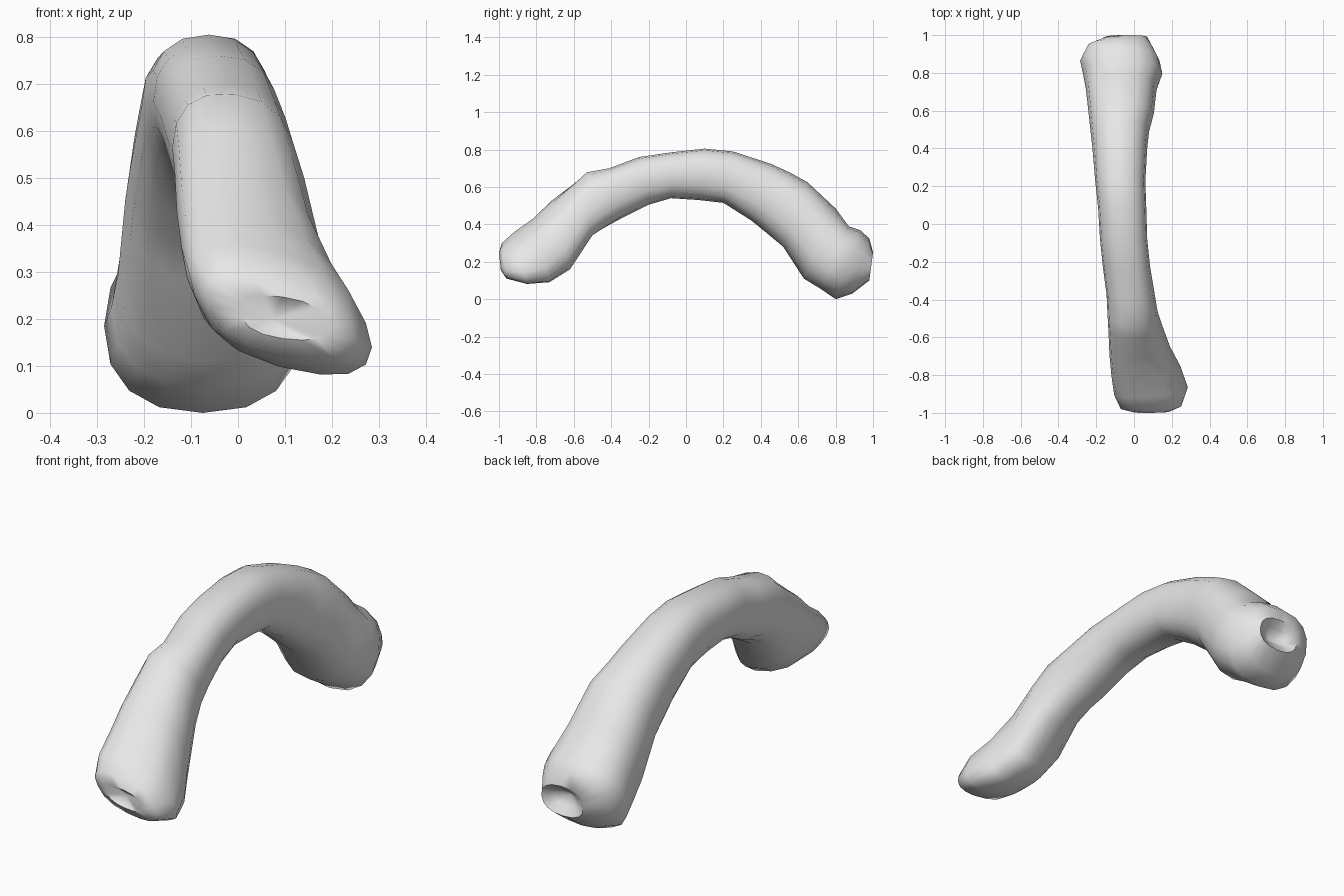
import bpy, bmesh, math

SEG = 16

# Cross-sections along the arch:
# (low y, low z, high y, high z, left x, right x, twist)
sections = [
    (-0.99, 0.155, -1.0, 0.25, 0.0, 0.19, -0.4),
    (-0.96, 0.11, -0.985, 0.30, -0.07, 0.25, -0.5),
    (-0.85, 0.08, -0.92, 0.36, -0.105, 0.285, -0.55),
    (-0.73, 0.09, -0.82, 0.43, -0.12, 0.245, -0.5),
    (-0.62, 0.16, -0.72, 0.525, -0.13, 0.19, -0.4),
    (-0.50, 0.34, -0.61, 0.61, -0.135, 0.15, -0.25),
    (-0.42, 0.39, -0.53, 0.68, -0.14, 0.125, -0.15),
    (-0.34, 0.435, -0.41, 0.70, -0.145, 0.11, 0),
    (-0.20, 0.505, -0.25, 0.76, -0.165, 0.085, 0),
    (-0.08, 0.54, -0.08, 0.785, -0.18, 0.07, 0),
    (0.07, 0.53, 0.10, 0.805, -0.19, 0.065, 0),
    (0.20, 0.515, 0.25, 0.79, -0.205, 0.06, 0),
    (0.35, 0.42, 0.45, 0.725, -0.22, 0.07, 0),
    (0.43, 0.355, 0.55, 0.68, -0.23, 0.08, 0),
    (0.52, 0.28, 0.65, 0.625, -0.24, 0.105, 0),
    (0.63, 0.11, 0.80, 0.485, -0.255, 0.12, 0),
    (0.72, 0.055, 0.87, 0.39, -0.27, 0.15, 0),
    (0.80, 0.0, 0.93, 0.37, -0.285, 0.135, 0),
    (0.89, 0.03, 0.98, 0.325, -0.25, 0.10, 0),
    (0.98, 0.10, 1.0, 0.25, -0.15, 0.07, 0),
    (0.955, 0.14, 0.965, 0.22, -0.10, 0.03, 0),
]


def soften(v, power=0.85):
    """Square off a circle slightly."""
    return math.copysign(abs(v) ** power, v)


bm = bmesh.new()
rings = []
for y0, z0, y1, z1, xl, xr, twist in sections:
    ring = []
    for i in range(SEG):
        a = 2 * math.pi * i / SEG
        x = (xl + xr) / 2 + (xr - xl) / 2 * soften(math.cos(a))
        t = 0.5 + 0.5 * soften(math.sin(a + twist))
        ring.append(bm.verts.new((x, y0 + (y1 - y0) * t, z0 + (z1 - z0) * t)))
    rings.append(ring)

# Skin of the shaft and both knobbed ends
for r0, r1 in zip(rings, rings[1:]):
    for i in range(SEG):
        j = (i + 1) % SEG
        bm.faces.new((r0[i], r0[j], r1[j], r1[i]))

# Dented end faces
for ring, tip in ((rings[0], (0.075, -0.95, 0.20)), (rings[-1], (-0.04, 0.92, 0.18))):
    c = bm.verts.new(tip)
    for i in range(SEG):
        bm.faces.new((ring[i], ring[(i + 1) % SEG], c))

bmesh.ops.recalc_face_normals(bm, faces=bm.faces[:])
mesh = bpy.data.meshes.new("curved_bone")
bm.to_mesh(mesh)
bm.free()

bone = bpy.data.objects.new("curved_bone", mesh)
bpy.context.collection.objects.link(bone)

mat = bpy.data.materials.new("light grey")
mat.diffuse_color = (0.8, 0.8, 0.8, 1)
mesh.materials.append(mat)

bpy.context.view_layer.objects.active = bone
bone.select_set(True)
bpy.ops.object.shade_smooth_by_angle(angle=math.radians(60))
